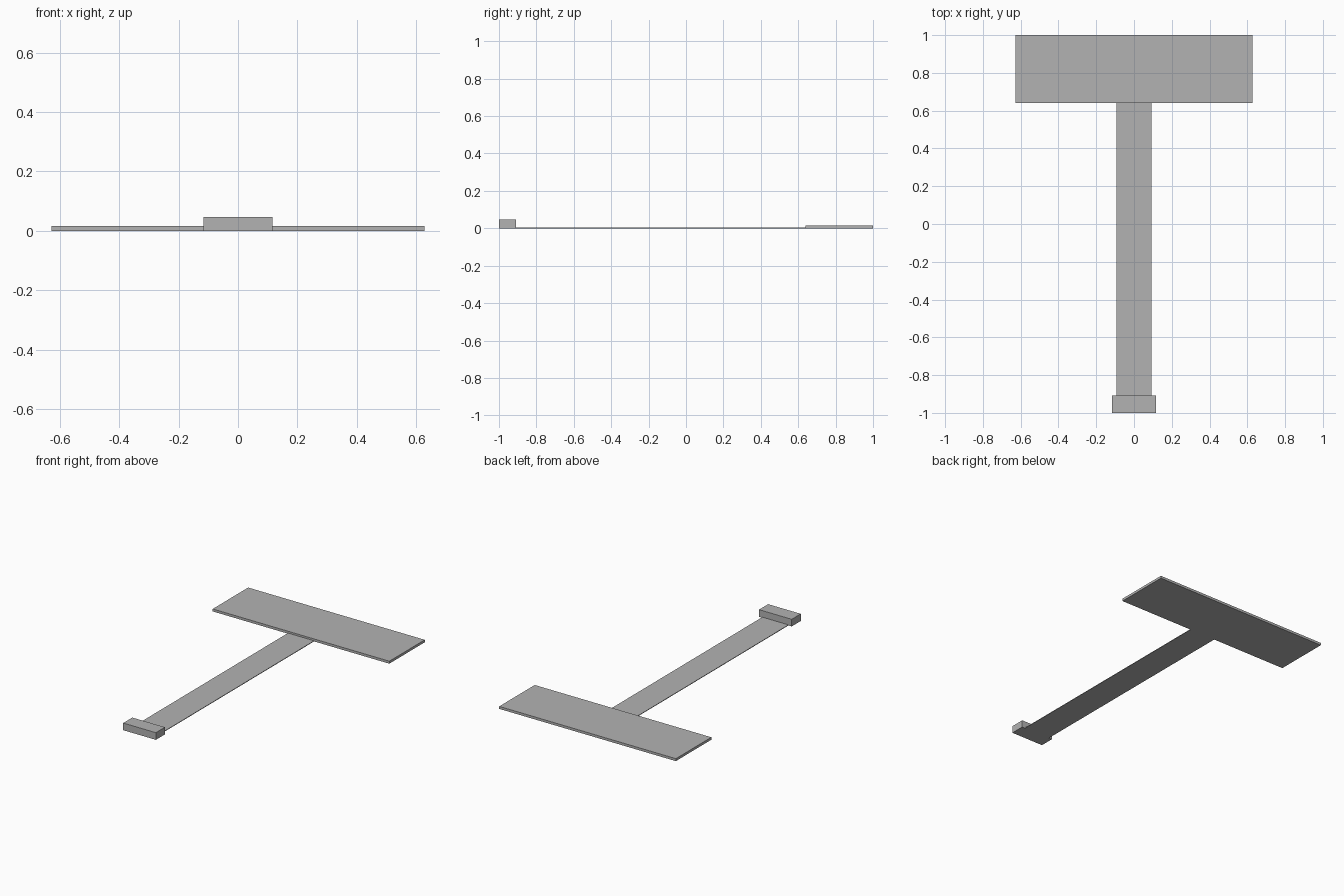
import bpy

cube = bpy.data.objects.get("Cube")
if cube:
    bpy.data.objects.remove(cube, do_unlink=True)

# Single flat grey
grey = bpy.data.materials.new("plain_grey")
grey.use_nodes = True
colour = (0.45, 0.45, 0.45, 1)
grey.diffuse_color = colour
grey.node_tree.nodes["Principled BSDF"].inputs["Base Color"].default_value = colour


def slab(name, width, y0, y1, height):
    """Box centred on x, resting on the ground."""
    bpy.ops.mesh.primitive_cube_add(size=1, location=(0, (y0 + y1) / 2, height / 2))
    ob = bpy.context.object
    ob.name = name
    ob.scale = (width, y1 - y0, height)
    bpy.ops.object.transform_apply(location=False, rotation=False, scale=True)
    ob.data.materials.append(grey)
    return ob


# Wide plate at the back, thin strip, raised block at the front
slab("back_plate", 1.256, 0.64, 1.0, 0.016)
slab("connecting_strip", 0.186, -0.908, 0.64, 0.004)
slab("front_block", 0.232, -1.0, -0.908, 0.046)
